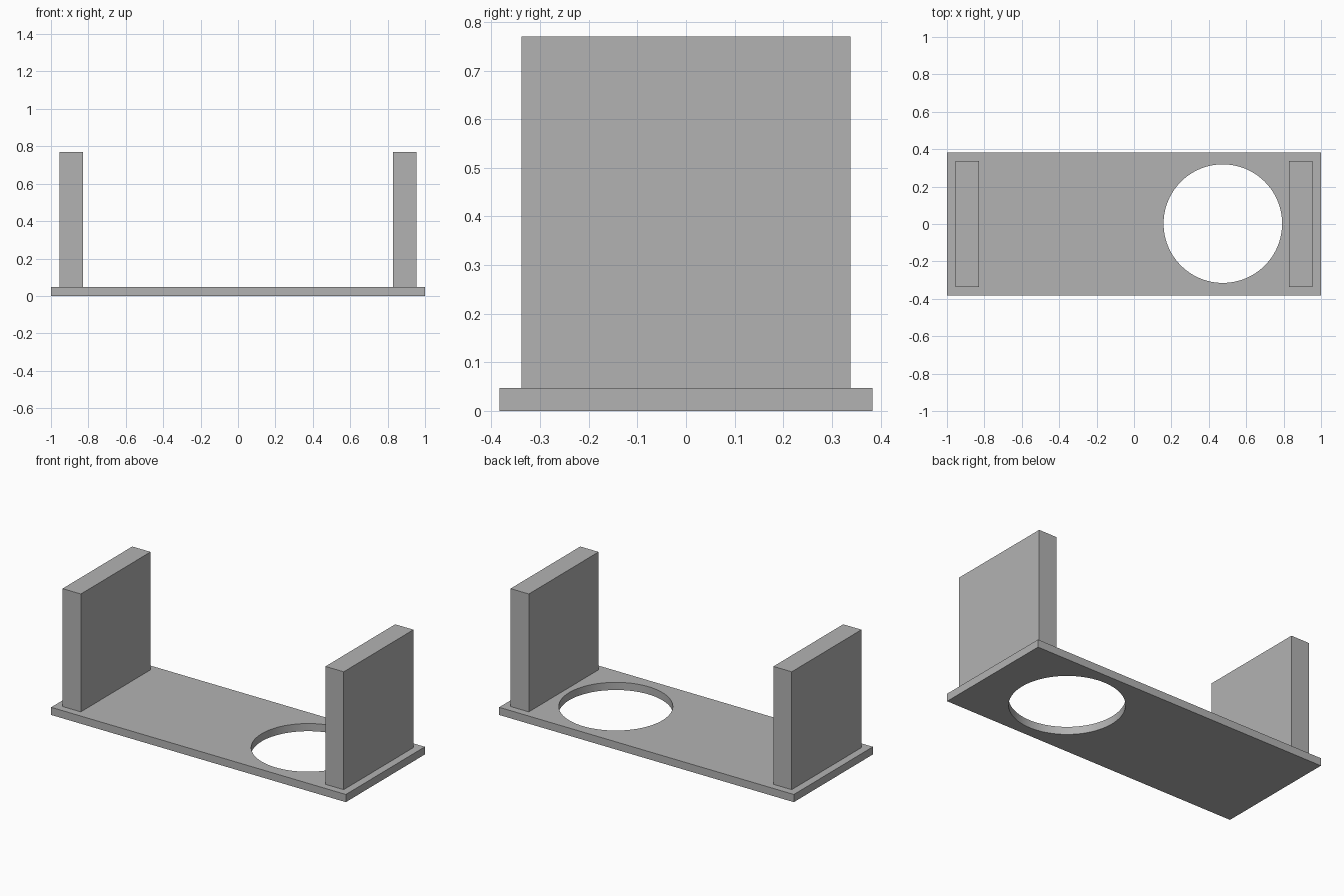
import bpy
import math

default_cube = bpy.data.objects.get("Cube")
if default_cube:
    bpy.data.objects.remove(default_cube, do_unlink=True)

PLATE_THICK = 0.047
TOP = 0.77

grey = bpy.data.materials.new("plain grey")
grey.use_nodes = True
grey.diffuse_color = (0.45, 0.45, 0.45, 1)
grey.node_tree.nodes["Principled BSDF"].inputs["Base Color"].default_value = grey.diffuse_color


def box(name, size, location):
    bpy.ops.mesh.primitive_cube_add(size=1, location=location)
    obj = bpy.context.object
    obj.name = name
    obj.scale = size
    bpy.ops.object.transform_apply(location=False, rotation=False, scale=True)
    obj.data.materials.append(grey)
    return obj


# Base plate
plate = box("base_plate", (2, 0.766, PLATE_THICK), (0, 0, PLATE_THICK / 2))

# Round opening near the left end
bpy.ops.mesh.primitive_cylinder_add(vertices=96, radius=0.317, depth=0.3,
                                    location=(0.475, 0.002, 0))
cutter = bpy.context.object
cutter.name = "hole_cutter"
cutter.hide_render = True
cutter.data.materials.append(grey)

hole = plate.modifiers.new("round hole", "BOOLEAN")
hole.operation = "DIFFERENCE"
hole.solver = "EXACT"
hole.object = cutter
bpy.ops.object.select_all(action="DESELECT")
plate.select_set(True)
bpy.context.view_layer.objects.active = plate
bpy.ops.object.modifier_apply(modifier=hole.name)
bpy.data.objects.remove(cutter, do_unlink=True)
bpy.ops.object.shade_smooth_by_angle(angle=math.radians(30))

# Upright end walls
for name, side in (("left_wall", 1), ("right_wall", -1)):
    box(name, (0.124, 0.676, TOP - PLATE_THICK),
        (side * 0.892, 0, (TOP + PLATE_THICK) / 2))
